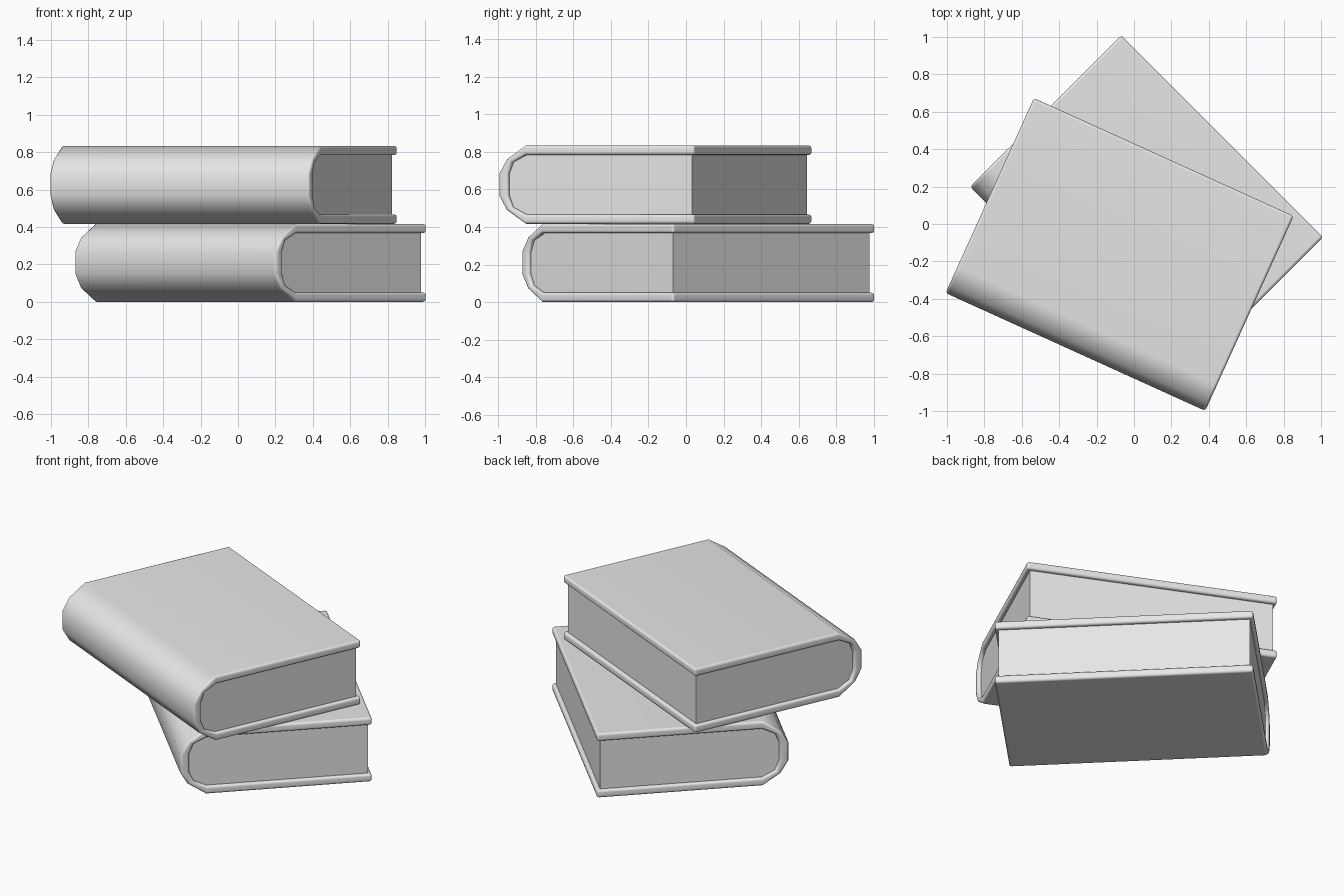
import bpy
import bmesh
from math import radians

cube = bpy.data.objects.get("Cube")
if cube:
    bpy.data.objects.remove(cube, do_unlink=True)

LENGTH, WIDTH, HEIGHT = 1.525, 1.144, 0.417
RECESS = 0.022

grey = bpy.data.materials.new("light_grey")
grey.use_nodes = True
grey.diffuse_color = (0.8, 0.8, 0.8, 1)
grey.node_tree.nodes["Principled BSDF"].inputs["Base Color"].default_value = (0.8, 0.8, 0.8, 1)


def spine_profile(lower_half, fore_edge):
    """Mirror the lower half of a rounded spine into a full C outline (y, z)."""
    half = [(fore_edge, lower_half[0][1])] + lower_half
    return half + [(y, HEIGHT - z) for y, z in reversed(half)]


OUTER_HALF = [(0.155, 0.0), (0.045, 0.073), (0.0, 0.15)]
INNER_HALF = [(0.157, 0.05), (0.08, 0.088), (0.055, 0.15)]


def add_object(name, bm, location, angle):
    bmesh.ops.recalc_face_normals(bm, faces=bm.faces)
    mesh = bpy.data.meshes.new(name)
    bm.to_mesh(mesh)
    bm.free()
    mesh.materials.append(grey)
    obj = bpy.data.objects.new(name, mesh)
    obj.location = location
    obj.rotation_euler.z = angle
    bpy.context.collection.objects.link(obj)
    return obj


def extrude_along_spine(bm, faces, length):
    result = bmesh.ops.extrude_face_region(bm, geom=faces, use_keep_orig=True)
    verts = [g for g in result["geom"] if isinstance(g, bmesh.types.BMVert)]
    bmesh.ops.translate(bm, verts=verts, vec=(length, 0, 0))


def make_cover(name, location, angle):
    # Wrap-around cover: a C-shaped strip swept along the spine
    bm = bmesh.new()
    x = -LENGTH / 2
    rings = [[bm.verts.new((x, y - WIDTH / 2, z)) for y, z in spine_profile(half, WIDTH)]
             for half in (OUTER_HALF, INNER_HALF)]
    outer, inner = rings
    faces = [bm.faces.new((outer[i], outer[i + 1], inner[i + 1], inner[i]))
             for i in range(len(outer) - 1)]
    extrude_along_spine(bm, faces, LENGTH)
    cover = add_object(name, bm, location, angle)
    cover.data.shade_smooth()
    bevel = cover.modifiers.new("rounded_edges", "BEVEL")
    bevel.width = 0.021
    bevel.segments = 3
    bevel.limit_method = "ANGLE"
    bevel.angle_limit = radians(45)
    cover.modifiers.new("flat_boards", "WEIGHTED_NORMAL")


def make_pages(name, location, angle):
    # Solid page block filling the cover, slightly recessed on three sides
    bm = bmesh.new()
    outline = spine_profile(INNER_HALF, WIDTH - RECESS)
    face = bm.faces.new([bm.verts.new((RECESS - LENGTH / 2, y - WIDTH / 2, z))
                         for y, z in outline])
    extrude_along_spine(bm, [face], LENGTH - 2 * RECESS)
    add_object(name, bm, location, angle)


# Two stacked books, turned differently
for label, x, y, z, turn in (("lower", 0.067, 0.065, 0.0, -45),
                             ("upper", -0.077, -0.163, HEIGHT, -24.4)):
    make_cover(label + "_book_cover", (x, y, z), radians(turn))
    make_pages(label + "_book_pages", (x, y, z), radians(turn))
